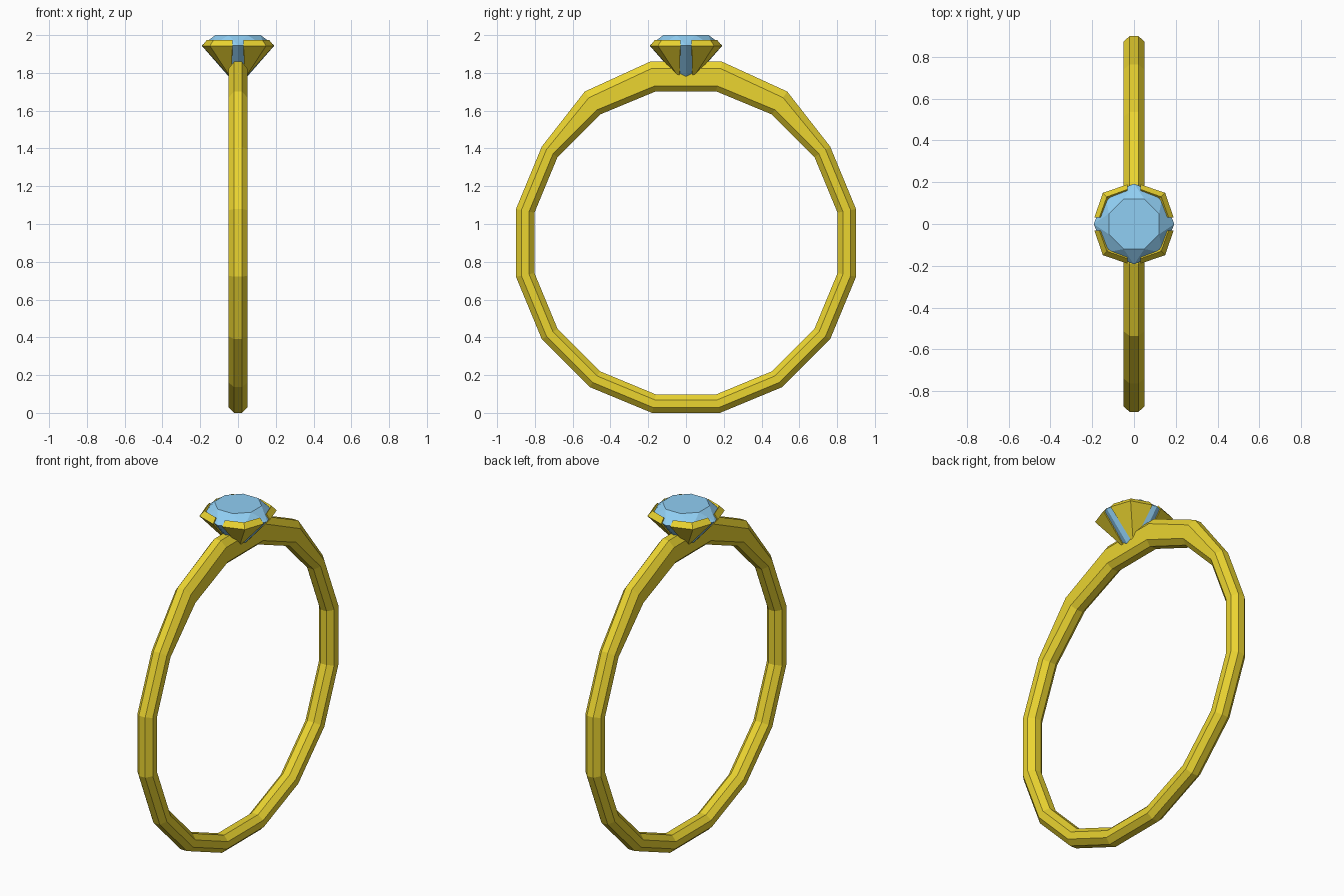
import bpy, bmesh, math

if "Cube" in bpy.data.objects:
    bpy.data.objects.remove(bpy.data.objects["Cube"])


def material(name, color):
    m = bpy.data.materials.new(name)
    m.diffuse_color = color
    m.use_nodes = True
    m.node_tree.nodes["Principled BSDF"].inputs["Base Color"].default_value = m.diffuse_color
    return m


gold = material("gold", (0.83, 0.66, 0.03, 1))
blue = material("blue", (0.28, 0.62, 0.90, 1))


def make(name, verts, faces, mat):
    me = bpy.data.meshes.new(name)
    me.from_pydata(verts, [], faces)
    bm = bmesh.new()
    bm.from_mesh(me)
    bmesh.ops.recalc_face_normals(bm, faces=bm.faces)
    bm.to_mesh(me)
    bm.free()
    me.materials.append(mat)
    ob = bpy.data.objects.new(name, me)
    bpy.context.collection.objects.link(ob)
    return ob


# Band: 16 segments, octagonal section, outer side thickened at the top
N, S = 16, 8
CZ, R, T = 0.9, 0.868, 0.05
raised = {3: (0.046, 0.036), 4: (0.060, 0.052)}
verts, faces = [], []
for i in range(N):
    a = (i + 0.5) * 2 * math.pi / N
    key = {2: 3, 3: 4, 4: 4, 5: 3}.get(i)
    for j in range(S):
        b = (j + 0.5) * 2 * math.pi / S
        c = math.cos(b) * T / math.cos(math.pi / S)
        x = math.sin(b) * T / math.cos(math.pi / S)
        r = R + c
        if key and c > 0:
            r += raised[key][0 if c > 0.03 else 1]
        verts.append((x, r * math.cos(a), CZ + r * math.sin(a)))
        k, l = (i + 1) % N, (j + 1) % S
        faces.append((i * S + j, k * S + j, k * S + l, i * S + l))
make("band", verts, faces, gold)


# Gem: table, girdle and truncated pavilion, each an octagon
def octagon(r, z, turn=0.0):
    return [(r * math.cos((k + turn) * math.pi / 4),
             r * math.sin((k + turn) * math.pi / 4), z) for k in range(8)]


verts = octagon(0.13, 2.0, 0.5) + octagon(0.193, 1.945) + octagon(0.04, 1.77)
faces = [tuple(range(8)), tuple(range(16, 24))]
for k in range(8):
    n = (k + 1) % 8
    faces += [(k, 8 + k, 8 + n), (k, 8 + n, n), (8 + k, 16 + k, 16 + n, 8 + n)]
make("gem", verts, faces, blue)

# Setting: four folded claw plates with open gaps on the axes
g = 0.03
outer = [(0.19, g, 1.943), (0.149, 0.149, 1.943), (g, 0.19, 1.943), (0.034, 0.034, 1.77)]
inner = [(0.166, g, 1.973), (0.13, 0.13, 1.973), (g, 0.166, 1.973), (0.03, 0.03, 1.81)]
plate_faces = [(0, 1, 3), (1, 2, 3), (4, 7, 5), (5, 7, 6),
               (0, 4, 5, 1), (1, 5, 6, 2), (0, 3, 7, 4), (2, 6, 7, 3)]
for k in range(4):
    ob = make(f"claw_plate_{k + 1}", outer + inner, plate_faces, gold)
    ob.rotation_euler.z = k * math.pi / 2
